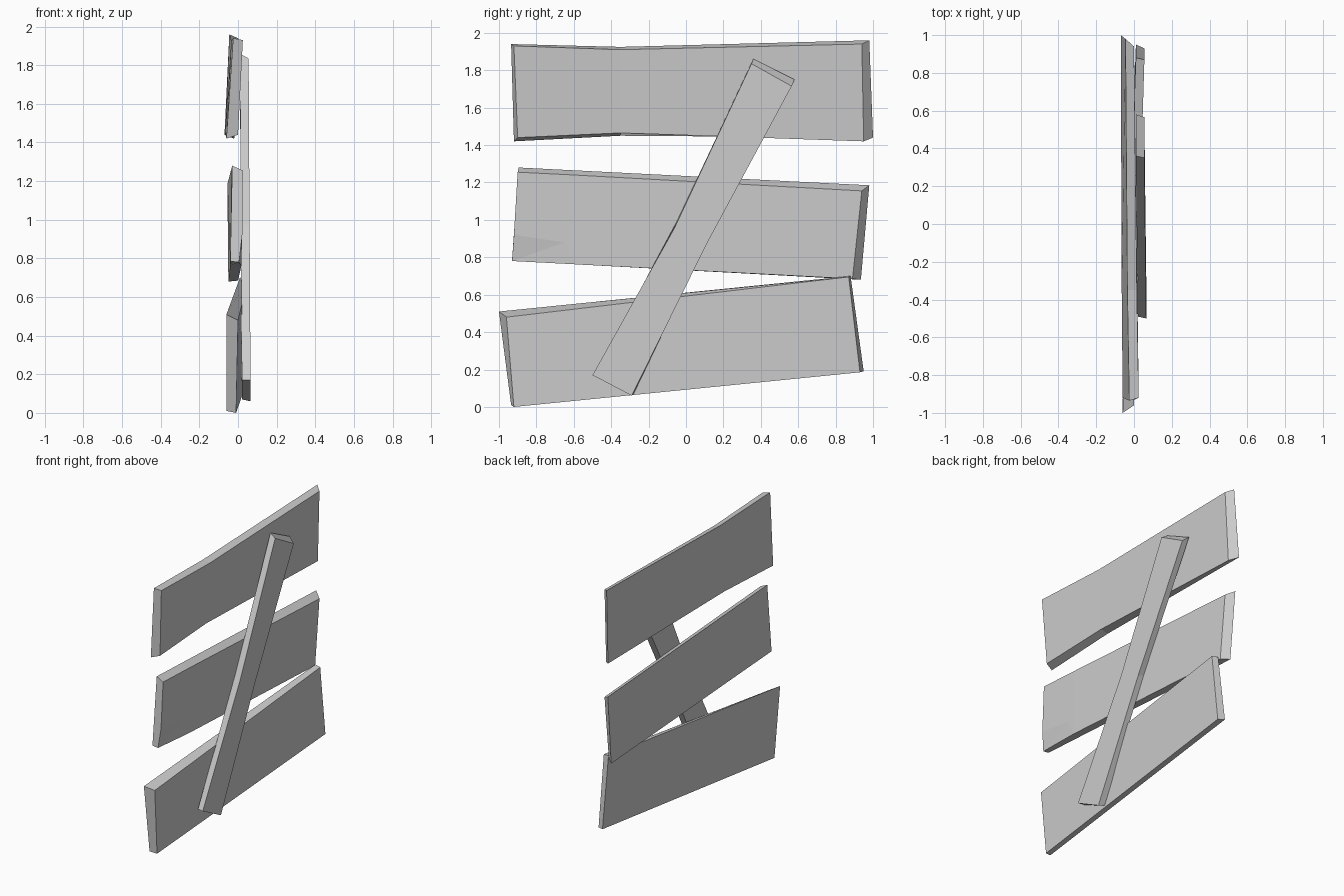
import bpy
import bmesh

default_cube = bpy.data.objects.get("Cube")
if default_cube:
    bpy.data.objects.remove(default_cube, do_unlink=True)


def make_material(name, colour):
    material = bpy.data.materials.new(name)
    material.use_nodes = True
    material.diffuse_color = colour
    shader = material.node_tree.nodes["Principled BSDF"]
    shader.inputs["Base Color"].default_value = colour
    return material


plain_grey = make_material("plain grey", (0.6, 0.6, 0.6, 1))


def loft_plank(stations):
    """Join four-cornered sections: front top, front bottom, back bottom, back top."""
    bm = bmesh.new()
    rings = [[bm.verts.new(corner) for corner in section] for section in stations]
    for ring, following in zip(rings, rings[1:]):
        for i in range(4):
            j = (i + 1) % 4
            bm.faces.new((ring[i], ring[j], following[j], following[i]))
    bm.faces.new(rings[0])
    bm.faces.new(reversed(rings[-1]))
    return bm, rings


def finish_plank(name, bm):
    bmesh.ops.recalc_face_normals(bm, faces=bm.faces[:])
    mesh = bpy.data.meshes.new(name)
    bm.to_mesh(mesh)
    bm.free()
    mesh.materials.append(plain_grey)
    plank = bpy.data.objects.new(name, mesh)
    bpy.context.collection.objects.link(plank)
    return plank


def dent_corner(bm, near, following, crease_start, crease_end):
    """Fold the lower near corner of the front side back along a crease."""
    top, corner = near[:2]
    next_top, next_bottom = following[:2]
    front = next(f for f in bm.faces
                 if {top, corner, next_top, next_bottom} == set(f.verts))
    bm.faces.remove(front)
    edge = bm.edges.get((top, corner))
    _, start = bmesh.utils.edge_split(edge, top, 0.5)
    start.co = crease_start
    end = bm.verts.new(crease_end)
    bm.faces.new((top, start, end, next_bottom, next_top))
    bm.faces.new((start, corner, end))
    bm.faces.new((corner, next_bottom, end))


# Top board, leaning and slightly bent
bm, rings = loft_plank([
    [(.025, -.92, 1.93), (0, -.9, 1.44), (-.06, -.92, 1.42), (-.025, -.935, 1.94)],
    [(.015, -.35, 1.91), (-.01, -.35, 1.465), (-.065, -.35, 1.45), (-.035, -.35, 1.925)],
    [(0, .94, 1.94), (-.02, .95, 1.42), (-.07, 1, 1.44), (-.045, .98, 1.96)],
])
finish_plank("top_board", bm)

# Middle board with one dented corner
bm, rings = loft_plank([
    [(.025, -.9, 1.255), (.005, -.93, .78), (-.04, -.93, .785), (-.03, -.895, 1.28)],
    [(.021, -.6, 1.24), (.018, -.6, .763), (-.04, -.6, .765), (-.034, -.6, 1.265)],
    [(0, .94, 1.155), (0, .89, .685), (-.05, .935, .68), (-.055, .98, 1.185)],
])
dent_corner(bm, rings[0], rings[1], (.022, -.92, .92), (.02, -.65, .88))
finish_plank("middle_board", bm)

# Bottom board, swung forward at its far end
bm, rings = loft_plank([
    [(0, -.96, .48), (-.01, -.92, 0), (-.06, -.935, .01), (-.06, -1, .51)],
    [(.055, .87, .695), (.055, .93, .185), (.01, .95, .19), (.01, .88, .7)],
])
finish_plank("bottom_board", bm)

# Diagonal brace across the three boards
bm, rings = loft_plank([
    [(.065, -.5, .17), (.065, -.29, .06), (.02, -.28, .07), (.02, -.49, .17)],
    [(.06, -.06, .96), (.06, .11, .87), (.015, .12, .9), (.015, -.05, .99)],
    [(.055, .35, 1.835), (.055, .565, 1.715), (.01, .58, 1.75), (.01, .36, 1.86)],
])
finish_plank("diagonal_brace", bm)
